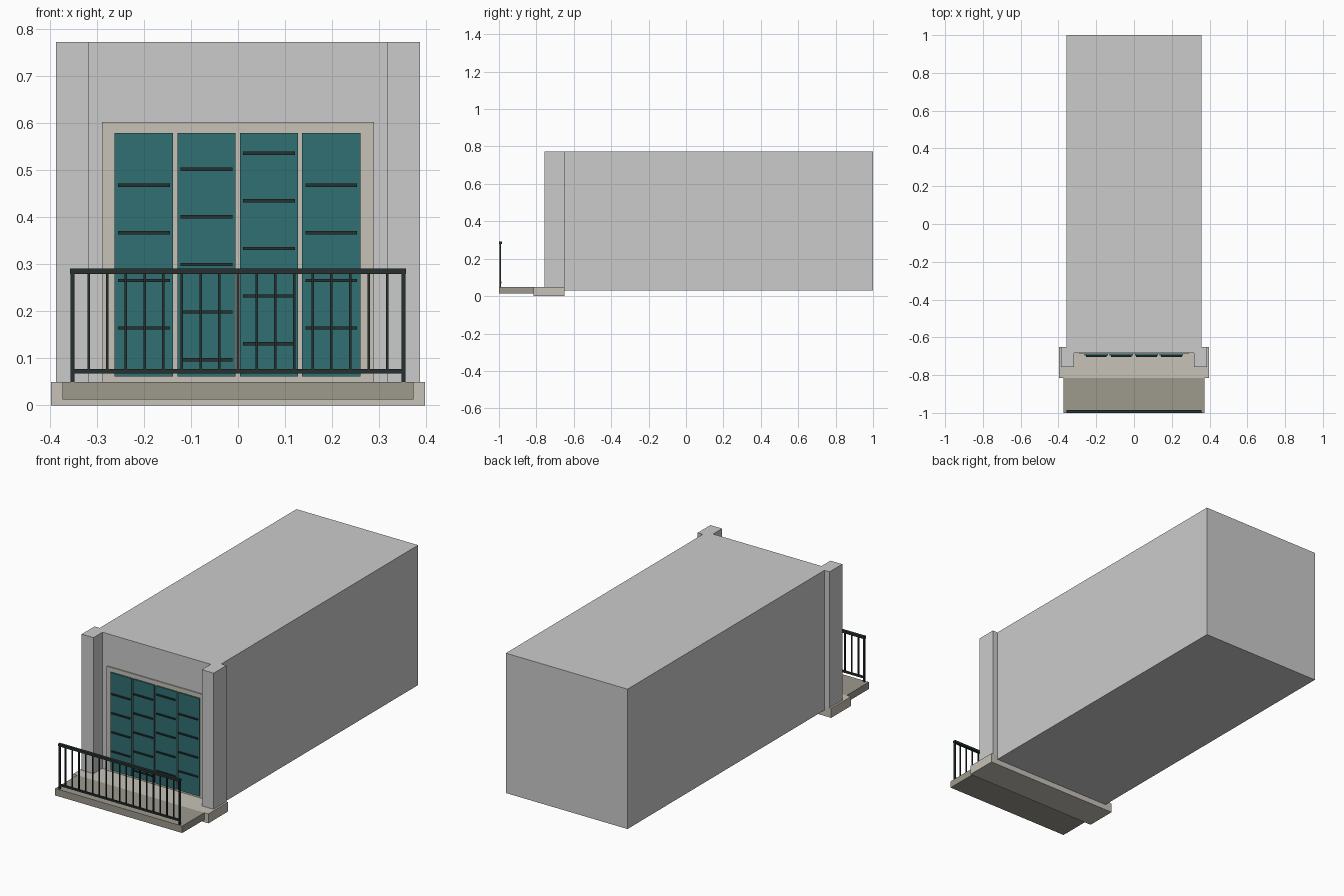
import bpy, bmesh
from mathutils import Matrix, Vector

if "Cube" in bpy.data.objects:
    bpy.data.objects.remove(bpy.data.objects["Cube"])


def material(name, rgb):
    m = bpy.data.materials.new(name)
    m.diffuse_color = (*rgb, 1)
    m.use_nodes = True
    m.node_tree.nodes["Principled BSDF"].inputs["Base Color"].default_value = m.diffuse_color
    return m


STONE = material("stone", (0.57, 0.54, 0.48))
SLAB = material("slab_stone", (0.34, 0.32, 0.27))
TEAL = material("teal_shutter", (0.03, 0.16, 0.17))
IRON = material("dark_iron", (0.02, 0.03, 0.03))


def boxes(name, spans, mat=None):
    """One object made of boxes given as (x0, x1, y0, y1, z0, z1)."""
    bm = bmesh.new()
    for x0, x1, y0, y1, z0, z1 in spans:
        centre = Vector((x0 + x1, y0 + y1, z0 + z1)) / 2
        bmesh.ops.create_cube(bm, size=1, matrix=Matrix.Translation(centre)
                              @ Matrix.Diagonal((x1 - x0, y1 - y0, z1 - z0, 1)))
    me = bpy.data.meshes.new(name)
    bm.to_mesh(me)
    bm.free()
    if mat:
        me.materials.append(mat)
    ob = bpy.data.objects.new(name, me)
    bpy.context.collection.objects.link(ob)
    return ob


# Room block and front pilasters
boxes("room_block", [(-0.357, 0.357, -0.682, 1, 0.03, 0.772)])
for side, x0 in (("left", -0.387), ("right", 0.318)):
    boxes(side + "_pilaster", [(x0, x0 + 0.069, -0.757, -0.65, 0.05, 0.772)])

# Sill and balcony floor
boxes("door_sill", [(-0.397, 0.397, -0.815, -0.65, 0, 0.05)], STONE)
boxes("balcony_floor", [(-0.373, 0.373, -1, -0.815, 0.013, 0.05)], SLAB)

# Door surround with four shutter leaves and their slats
boxes("door_surround", [(-0.289, 0.289, -0.688, -0.67, 0.05, 0.602)], STONE)
leaves = ((-0.2, 0.468, 4), (-0.067, 0.502, 5), (0.066, 0.536, 5), (0.198, 0.468, 4))
for i, (cx, top, count) in enumerate(leaves, 1):
    boxes(f"shutter_leaf_{i}", [(cx - 0.062, cx + 0.062, -0.696, -0.68, 0.061, 0.579)], TEAL)
    slats = [top - 0.1012 * k for k in range(count)]
    boxes(f"shutter_slats_{i}", [(cx - 0.055, cx + 0.055, -0.703, -0.69, z - 0.0035, z + 0.0035)
                                 for z in slats], IRON)

# Railing: rails, end posts and balusters
boxes("top_rail", [(-0.357, 0.357, -1, -0.984, 0.279, 0.291)], IRON)
boxes("bottom_rail", [(-0.352, 0.352, -0.997, -0.987, 0.068, 0.077)], IRON)
boxes("rail_posts", [(x - 0.004, x + 0.004, -0.997, -0.988, 0.05, 0.28)
                     for x in (-0.352, 0.352)], IRON)
boxes("balusters", [(k * 0.0397 - 0.0027, k * 0.0397 + 0.0027, -0.995, -0.989, 0.075, 0.281)
                    for k in range(-8, 9)], IRON)
